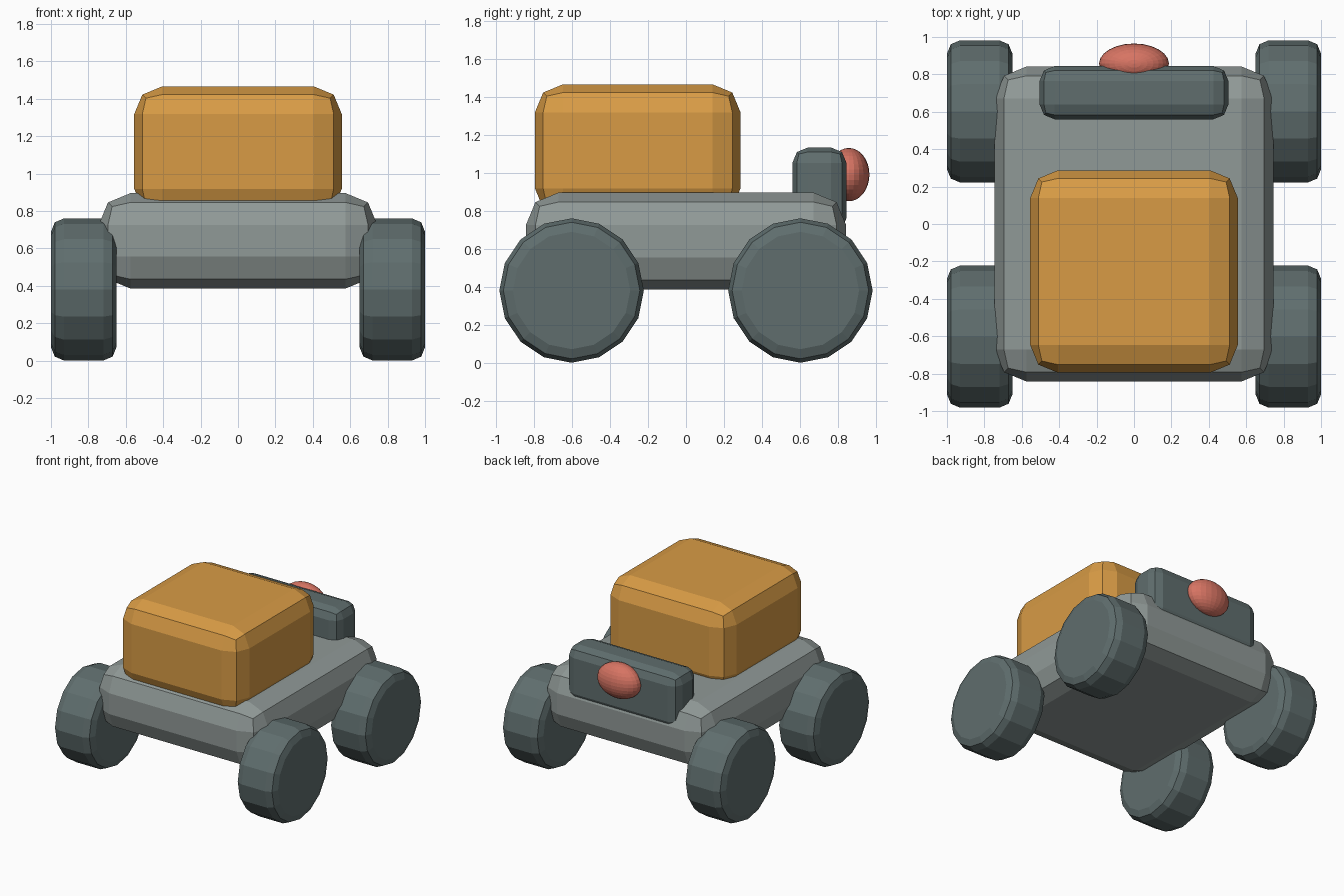
import bpy
import bmesh
from math import pi
from mathutils import Matrix, Vector

default_cube = bpy.data.objects.get("Cube")
if default_cube:
    bpy.data.objects.remove(default_cube, do_unlink=True)


def make_material(name, rgb):
    mat = bpy.data.materials.new(name)
    mat.use_nodes = True
    colour = (*rgb, 1.0)
    mat.diffuse_color = colour
    mat.node_tree.nodes["Principled BSDF"].inputs["Base Color"].default_value = colour
    return mat


body_grey = make_material("body grey", (0.28, 0.32, 0.31))
dark_grey = make_material("dark slate grey", (0.115, 0.155, 0.155))
amber = make_material("amber", (0.69, 0.33, 0.06))
coral = make_material("coral red", (0.68, 0.175, 0.125))


def finish(name, bm, mat, location):
    mesh = bpy.data.meshes.new(name)
    bm.to_mesh(mesh)
    bm.free()
    mesh.materials.append(mat)
    obj = bpy.data.objects.new(name, mesh)
    obj.location = location
    bpy.context.collection.objects.link(obj)
    return obj


def round_edges(bm, edges, width):
    bmesh.ops.bevel(bm, geom=edges, offset=width, offset_type='OFFSET',
                    segments=2, profile=0.5, affect='EDGES')


def rounded_box(name, low, high, width, mat):
    low, high = Vector(low), Vector(high)
    bm = bmesh.new()
    bmesh.ops.create_cube(bm, size=1.0)
    bmesh.ops.scale(bm, vec=high - low, verts=bm.verts)
    round_edges(bm, bm.edges[:], width)
    return finish(name, bm, mat, (low + high) / 2)


def wheel(name, location):
    bm = bmesh.new()
    bmesh.ops.create_cone(bm, cap_ends=True, segments=16, radius1=0.38,
                          radius2=0.38, depth=0.35,
                          matrix=Matrix.Rotation(pi / 2, 4, 'Y'))
    # Round only the two rims
    rims = [e for e in bm.edges if any(len(f.verts) > 4 for f in e.link_faces)]
    round_edges(bm, rims, 0.07)
    return finish(name, bm, dark_grey, location)


# Chassis, cargo box and rear housing
rounded_box("chassis", (-0.745, -0.842, 0.385), (0.745, 0.842, 0.895), 0.17, body_grey)
rounded_box("cargo_box", (-0.555, -0.795, 0.77), (0.555, 0.287, 1.465), 0.148, amber)
rounded_box("rear_housing", (-0.505, 0.56, 0.68), (0.505, 0.844, 1.132), 0.08, dark_grey)

# Oval lamp on the rear housing
bm = bmesh.new()
bmesh.ops.create_uvsphere(bm, u_segments=24, v_segments=16, radius=1.0)
bmesh.ops.scale(bm, vec=(0.187, 0.108, 0.14), verts=bm.verts)
finish("rear_lamp", bm, coral, (0, 0.857, 0.99))

# Four wheels
for side, x in (("left", 1), ("right", -1)):
    for end, y in (("front", -1), ("rear", 1)):
        wheel(f"{end}_{side}_wheel", (x * 0.825, y * 0.602, 0.38))
